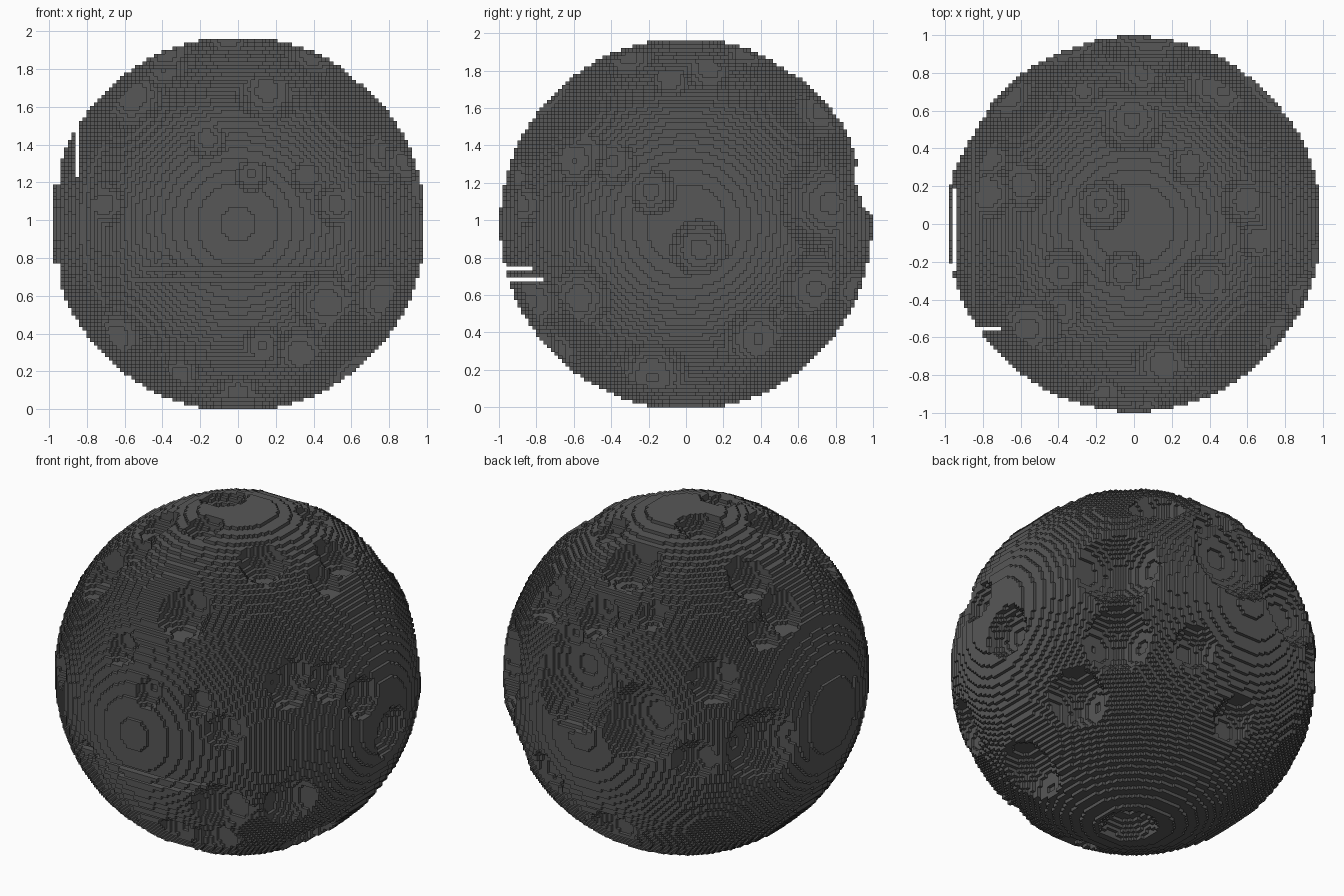
import bpy, math
from mathutils import Vector

cube = bpy.data.objects.get("Cube")
if cube:
    bpy.data.objects.remove(cube, do_unlink=True)

N = 50                    # voxels from centre to edge
S = 2.0 / (2 * N + 1)     # voxel size
R = 50.2                  # ball radius in voxels
W = 2 * N + 3             # grid width with an empty border
CZ = 0.98                 # height of the centre
UP = Vector((0, 0, 1))


def frame(x, y, elevation):
    """Right, up and outward axes for a side of the ball."""
    out = Vector((x, y, 0)).normalized()
    right = UP.cross(out)
    e = math.radians(elevation)
    out = out * math.cos(e) + UP * math.sin(e)
    return right, out.cross(right), out


FRONT = frame(0, -1, 0)
RIGHT = frame(1, 0, 0)
TOP = frame(0, -1, 90)
BACK_LEFT = frame(-1, 1, 30)
UNDER = frame(1, 1, -30)

# Craters on each side: across, up, radius
CRATERS = [
    (FRONT, [(-.16, .44, .10), (-.69, .10, .11), (.51, .10, .11), (.07, .26, .09),
             (.36, .25, .08), (-.38, -.22, .06), (-.38, .81, .12), (-.62, -.58, .14),
             (.13, -.63, .11), (.45, -.40, .17), (.76, .38, .11), (0, -.88, .12),
             (-.30, -.78, .09)]),
    (RIGHT, [(-.58, .33, .13), (-.18, .17, .13), (.07, -.13, .16), (.37, -.59, .17),
             (-.17, -.78, .19), (.70, .10, .25), (.66, -.33, .19), (.68, .57, .13),
             (-.38, .32, .12), (-.68, -.66, .14), (.96, .27, .30), (-.08, .76, .10),
             (-.55, -.38, .17)]),
    (TOP, [(-.01, .53, .17), (.40, .70, .14), (.29, .31, .11), (-.75, .34, .10),
           (-.57, .20, .14), (-.17, .10, .14), (-.54, -.53, .17), (.15, -.72, .16),
           (-.05, -.25, .11), (.38, -.30, .14), (-.37, -.25, .13), (.58, .12, .13)]),
    (BACK_LEFT, [(-.42, -.34, .25), (-.58, .28, .13), (-.01, -.14, .14),
                 (.26, -.51, .23), (.42, .23, .14), (-.12, -.56, .13),
                 (-.74, .17, .11), (-.30, .25, .08)]),
    (UNDER, [(.60, -.29, .14), (-.03, -.86, .17), (.41, .12, .13)]),
]

# Fill the ball with voxels
solid = bytearray(W ** 3)
cells = range(-N, N + 1)


def index(x, y, z):
    return ((x + N + 1) * W + y + N + 1) * W + z + N + 1


for x in range(-N + 1, N):
    for y in cells:
        rest = R * R - x * x - y * y
        if rest >= 0:
            h = min(int(math.sqrt(rest)), N - 1)
            start = index(x, y, -h)
            solid[start:start + 2 * h + 1] = b"\x01" * (2 * h + 1)


# Scoop out a crater as a deep round bowl
def scoop(d, radius):
    depth = min(.75 * radius, .16) / S
    r = radius / S
    bowl = (r * r + depth * depth) / (2 * depth)
    c = d * (R - depth + bowl)
    reach = r + depth + 2
    spans = [range(max(-N, int(p * R - reach)), min(N, int(p * R + reach)) + 1) for p in d]
    for x in spans[0]:
        for y in spans[1]:
            for z in spans[2]:
                if (x - c.x) ** 2 + (y - c.y) ** 2 + (z - c.z) ** 2 < bowl * bowl:
                    solid[index(x, y, z)] = 0


for (right, up, out), pits in CRATERS:
    for u, v, r in pits:
        d = right * u + up * v + out * math.sqrt(max(0, 1 - u * u - v * v))
        scoop(d.normalized(), r)


# Cut one-voxel slits through the rim, limits relative to the centre
def slit(*limits):
    spans = [range(max(-N, round(a / S)), min(N, round(b / S)) + 1) for a, b in limits]
    for x in spans[0]:
        for y in spans[1]:
            for z in spans[2]:
                solid[index(x, y, z)] = 0


slit((-.86, -.86), (-1, 1), (.25, .6))
slit((-.95, -.95), (-.23, .18), (-1, 1))
slit((-1, 1), (-1, -.84), (-.23, -.23))
slit((-1, 1), (-1, -.77), (-.29, -.29))
slit((-.83, -.71), (-.55, -.55), (-1, 1))

# Work out the six sides of a voxel: neighbour step and corner offsets
sides = []
for axis, stride in enumerate((W * W, W, 1)):
    for end in (0, 1):
        quad = []
        for pair in ((0, 0), (1, 0), (1, 1), (0, 1)):
            corner = [end] * 3
            corner[(axis + 1) % 3], corner[(axis + 2) % 3] = pair
            quad.append(corner)
        if not end:
            quad.reverse()
        sides.append((stride if end else -stride, quad))

# Build the exposed voxel faces
verts, faces, known = [], [], {}
for x in cells:
    for y in cells:
        for z in cells:
            i = index(x, y, z)
            if not solid[i]:
                continue
            for step, quad in sides:
                if solid[i + step]:
                    continue
                face = []
                for a, b, c in quad:
                    key = (x + a, y + b, z + c)
                    if key not in known:
                        known[key] = len(verts)
                        verts.append(((key[0] - .5) * S, (key[1] - .5) * S,
                                      (key[2] - .5) * S + CZ))
                    face.append(known[key])
                faces.append(face)

mesh = bpy.data.meshes.new("cratered_rock")
mesh.from_pydata(verts, [], faces)
mesh.update()
rock = bpy.data.objects.new("cratered_rock", mesh)
bpy.context.collection.objects.link(rock)

# Dark grey stone
stone = bpy.data.materials.new("dark_grey_stone")
stone.use_nodes = True
colour = (.095, .095, .095, 1)
stone.diffuse_color = colour
bsdf = stone.node_tree.nodes["Principled BSDF"]
bsdf.inputs["Base Color"].default_value = colour
bsdf.inputs["Roughness"].default_value = .9
mesh.materials.append(stone)
